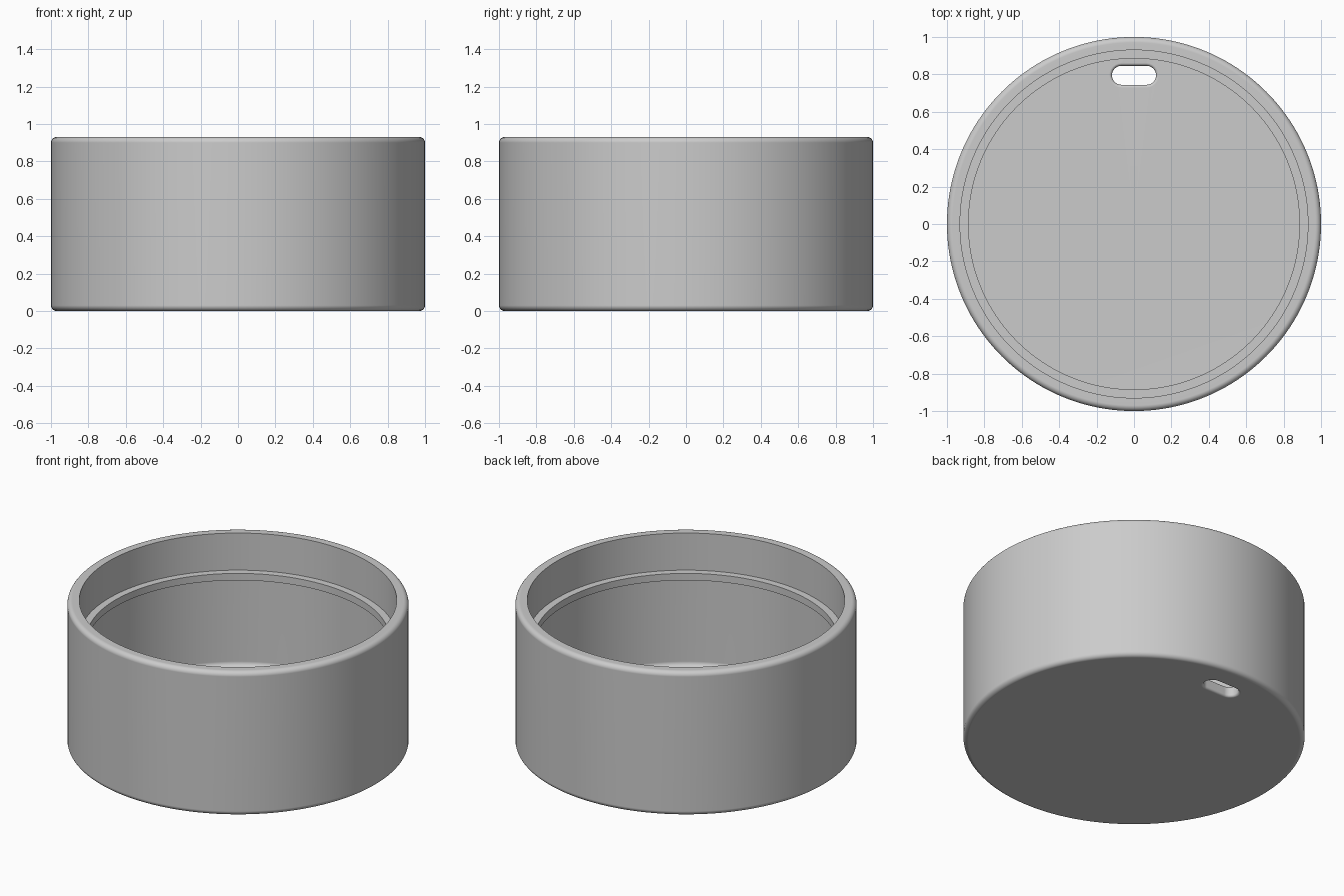
import bpy
import bmesh
from math import cos, sin, pi, radians
from mathutils import Vector

default_cube = bpy.data.objects.get("Cube")
if default_cube:
    bpy.data.objects.remove(default_cube, do_unlink=True)

HEIGHT, WALL, FLOOR = 0.93, 0.93, 0.07
SEGMENTS = 160

grey = bpy.data.materials.new("plain grey")
grey.use_nodes = True
colour = (0.6, 0.6, 0.6, 1)
grey.diffuse_color = colour
grey.node_tree.nodes["Principled BSDF"].inputs["Base Color"].default_value = colour


def arc(cx, cz, radius, start, steps=6):
    """Quarter circle of profile points, counter-clockwise from start degrees."""
    angles = [radians(start + 90 * i / steps) for i in range(steps + 1)]
    return [(cx + radius * cos(a), cz + radius * sin(a)) for a in angles]


def make_object(name, bm):
    bmesh.ops.recalc_face_normals(bm, faces=bm.faces)
    mesh = bpy.data.meshes.new(name)
    bm.to_mesh(mesh)
    bm.free()
    mesh.materials.append(grey)
    obj = bpy.data.objects.new(name, mesh)
    bpy.context.collection.objects.link(obj)
    return obj


def lathe(name, profile):
    bm = bmesh.new()
    verts = [bm.verts.new((r, 0, z)) for r, z in profile]
    edges = [bm.edges.new(pair) for pair in zip(verts, verts[1:])]
    bmesh.ops.spin(bm, geom=verts + edges, cent=(0, 0, 0), axis=(0, 0, 1),
                   angle=2 * pi, steps=SEGMENTS)
    bmesh.ops.remove_doubles(bm, verts=bm.verts, dist=0.0005)
    return make_object(name, bm)


def slot_ring(bm, centre, half_straight, radius, z, steps=12):
    """Stadium-shaped ring of vertices."""
    ring = []
    for side in (1, -1):
        for i in range(steps + 1):
            a = pi * i / steps - side * pi / 2
            ring.append(bm.verts.new((centre.x + side * half_straight + radius * cos(a),
                                      centre.y + radius * sin(a), z)))
    return ring


# Round body: rounded outer edges, stepped lip inside, filleted floor
bevel, fillet = 0.03, 0.03
profile = [(0, 0)]
profile += arc(1 - bevel, bevel, bevel, -90)
profile += arc(1 - bevel, HEIGHT - bevel, bevel, 0)
profile += [(WALL, HEIGHT), (WALL, 0.69), (0.885, 0.69), (0.885, 0.645), (WALL, 0.645)]
profile += reversed(arc(WALL - fillet, FLOOR + fillet, fillet, -90))
profile += [(0, FLOOR)]
body = lathe("round_container", profile)

# Slot cutter, flared at both ends to round the edges of the hole
flare = 0.015
levels = [(-0.03, flare)]
for i in range(6):
    a = pi / 2 * i / 5
    levels.append((flare * (1 - cos(a)), flare * (1 - sin(a))))
levels += [(FLOOR - z, offset) for z, offset in reversed(levels)]
bm = bmesh.new()
rings = [slot_ring(bm, Vector((0, 0.795)), 0.067, 0.051 + offset, z)
         for z, offset in levels]
for low, high in zip(rings, rings[1:]):
    for i in range(len(low)):
        j = (i + 1) % len(low)
        bm.faces.new((low[i], low[j], high[j], high[i]))
bm.faces.new(rings[0])
bm.faces.new(rings[-1])
cutter = make_object("slot_cutter", bm)
cutter.hide_render = True

# Cut the slot through the floor
cut = body.modifiers.new("slot", "BOOLEAN")
cut.operation = "DIFFERENCE"
cut.solver = "EXACT"
cut.object = cutter
bpy.ops.object.select_all(action="DESELECT")
body.select_set(True)
bpy.context.view_layer.objects.active = body
bpy.ops.object.modifier_apply(modifier=cut.name)
bpy.data.objects.remove(cutter, do_unlink=True)

# Smooth curves, crisp steps, flat floor
bpy.ops.object.shade_smooth_by_angle(angle=radians(35))
weighted = body.modifiers.new("flat_face_normals", "WEIGHTED_NORMAL")
weighted.keep_sharp = True
